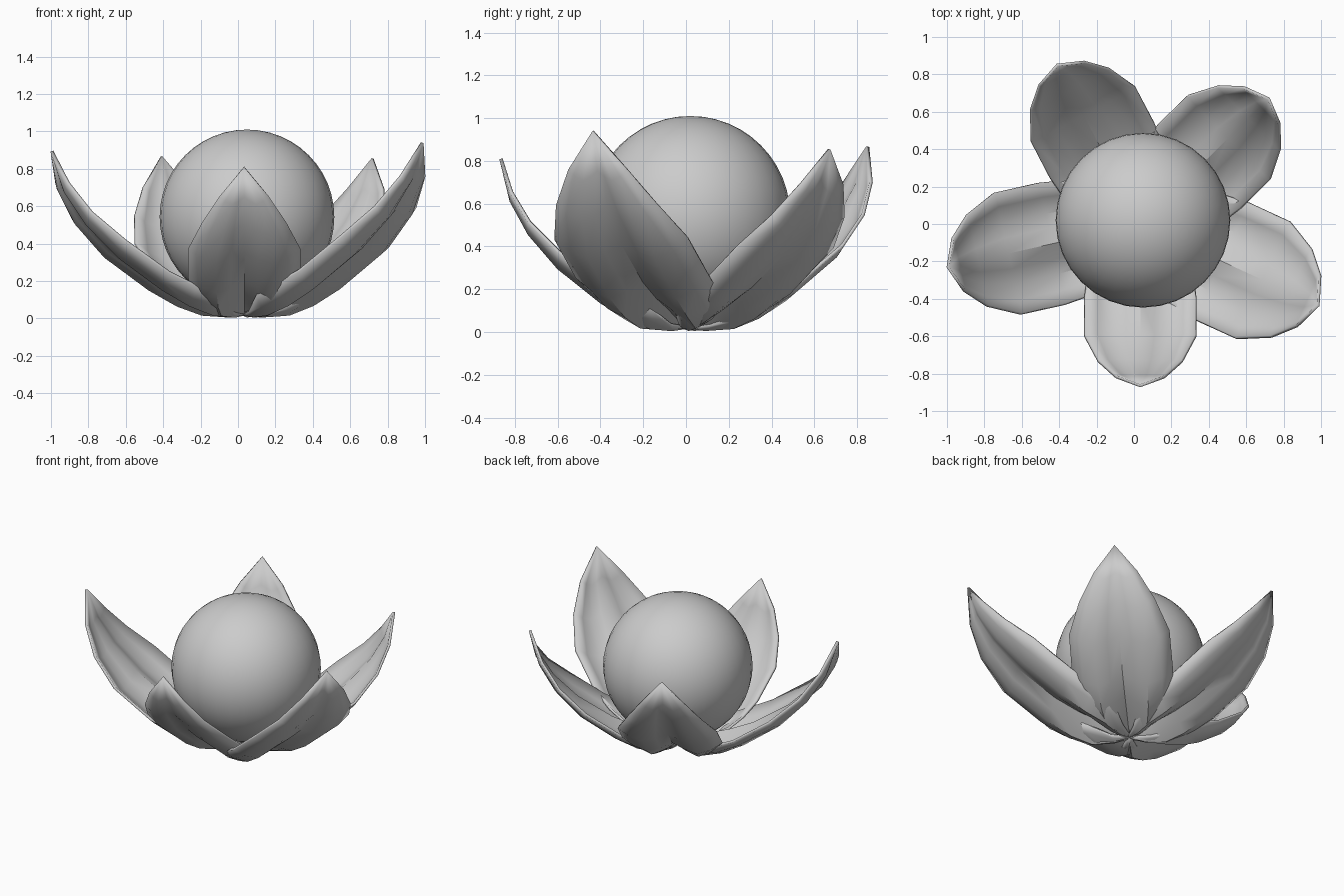
import bpy, bmesh, math
from mathutils import Vector

if "Cube" in bpy.data.objects:
    bpy.data.objects.remove(bpy.data.objects["Cube"])

# Petal stations: distance from base, half width, trough, rim and midrib heights
STATIONS = [
    (0.00, 0.02, 0.025, 0.025, 0.03),
    (0.08, 0.12, 0.014, 0.04, 0.06),
    (0.20, 0.285, 0.024, 0.13, 0.115),
    (0.33, 0.325, 0.075, 0.185, 0.165),
    (0.48, 0.345, 0.165, 0.26, 0.24),
    (0.72, 0.345, 0.35, 0.44, 0.415),
    (0.885, 0.26, 0.535, 0.60, 0.59),
    (0.987, 0.15, 0.715, 0.765, 0.76),
]
TIP = (1.045, 0.945)
# W-shaped section: sideways position, share of rim rise, share of midrib rise
HALF = [(1, 1, 0), (0.78, 0.4, 0), (0.5, 0, 0), (0.25, 0, 0.42)]
SECTION = ([(-t, r, m) for t, r, m in HALF] + [(0, 0, 1)] + HALF[::-1])


def smooth(obj, angle):
    bpy.ops.object.select_all(action='DESELECT')
    obj.select_set(True)
    bpy.context.view_layer.objects.active = obj
    bpy.ops.object.shade_smooth_by_angle(angle=math.radians(angle))


def make_petal(name, tip_x, tip_y, tip_z, width, base):
    """Pointed petal with a raised midrib, from the shared base to the tip."""
    out = Vector((tip_x - base[0], tip_y - base[1], 0))
    scale = out.length / TIP[0]
    lift = tip_z / TIP[1]
    out.normalize()
    across = Vector((-out.y, out.x, 0))
    origin = Vector((base[0], base[1], 0))

    bm = bmesh.new()
    rows = []
    for dist, half, low, rim, rib in STATIONS:
        row = []
        for t, r, m in SECTION:
            p = origin + out * dist * scale + across * half * t * width / 0.345
            p.z = (low + (rim - low) * r + (rib - low) * m) * lift
            row.append(bm.verts.new(p))
        rows.append(row)
    for a, b in zip(rows, rows[1:]):
        for i in range(len(SECTION) - 1):
            bm.faces.new((a[i], b[i], b[i + 1], a[i + 1]))
    tip = bm.verts.new(origin + out * TIP[0] * scale + Vector((0, 0, tip_z)))
    for i in range(len(SECTION) - 1):
        bm.faces.new((rows[-1][i], tip, rows[-1][i + 1]))
    bmesh.ops.recalc_face_normals(bm, faces=bm.faces)
    mesh = bpy.data.meshes.new(name)
    bm.to_mesh(mesh)
    bm.free()
    obj = bpy.data.objects.new(name, mesh)
    bpy.context.collection.objects.link(obj)
    thick = obj.modifiers.new("thickness", 'SOLIDIFY')
    thick.thickness = 0.016
    thick.offset = 0
    smooth(obj, 40)


# Five petals, each of slightly different size: tip position, half width
BASE = (0.035, 0.0)
PETALS = [
    ("front_petal", 0.033, -0.865, 0.81, 0.297),
    ("right_petal", 0.985, -0.435, 0.94, 0.342),
    ("back_right_petal", 0.72, 0.67, 0.855, 0.312),
    ("back_left_petal", -0.41, 0.85, 0.867, 0.312),
    ("left_petal", -0.995, -0.23, 0.895, 0.33),
]
for name, x, y, z, w in PETALS:
    make_petal(name, x, y, z, w, BASE)

# Ball resting in the flower
bpy.ops.mesh.primitive_uv_sphere_add(segments=32, ring_count=24, radius=0.467,
                                     location=(0.048, 0.02, 0.543))
ball = bpy.context.object
ball.name = "centre_ball"
smooth(ball, 60)
